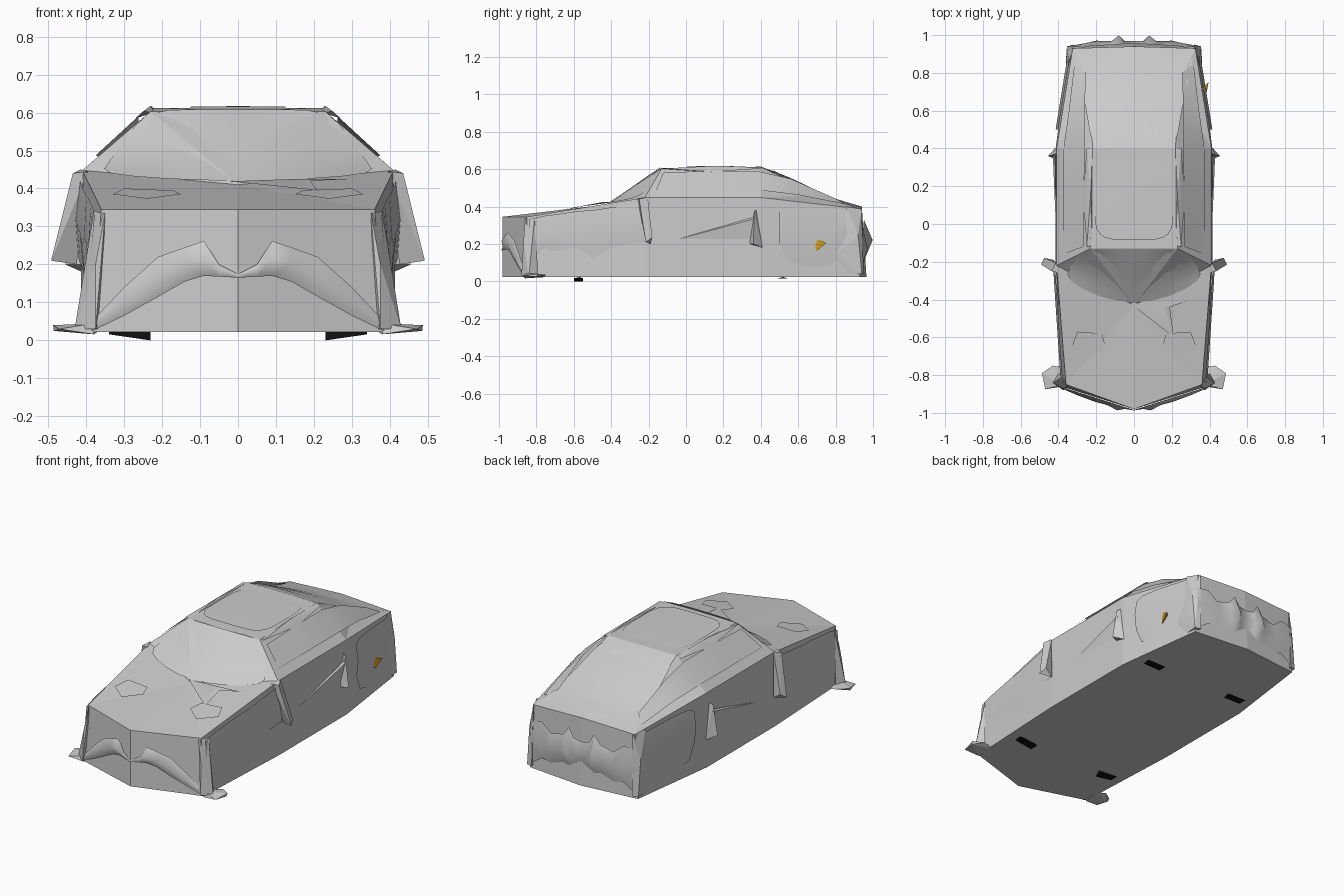
import bpy, bmesh
from math import cos, sin, pi

if "Cube" in bpy.data.objects:
    bpy.data.objects.remove(bpy.data.objects["Cube"])


def finish(name, bm, mirror=False, subdiv=0, smooth=False, color=None):
    bmesh.ops.recalc_face_normals(bm, faces=bm.faces)
    mesh = bpy.data.meshes.new(name)
    bm.to_mesh(mesh)
    bm.free()
    ob = bpy.data.objects.new(name, mesh)
    bpy.context.collection.objects.link(ob)
    for p in mesh.polygons:
        p.use_smooth = smooth
    if mirror:
        ob.modifiers.new("Mirror", 'MIRROR').merge_threshold = 0.0005
    if subdiv:
        m = ob.modifiers.new("Soft", 'SUBSURF')
        m.levels = m.render_levels = subdiv
    if color:
        mat = bpy.data.materials.new(name + "_paint")
        mat.diffuse_color = color
        mat.use_nodes = True
        mat.node_tree.nodes["Principled BSDF"].inputs["Base Color"].default_value = mat.diffuse_color
        mesh.materials.append(mat)
    return ob


def hull(name, pts, mirror=True, color=None):
    bm = bmesh.new()
    for p in pts:
        bm.verts.new(p)
    bmesh.ops.convex_hull(bm, input=bm.verts)
    return finish(name, bm, mirror, color=color)


def sheet(name, rows, mirror=False, subdiv=0):
    bm = bmesh.new()
    g = [[bm.verts.new(p) for p in r] for r in rows]
    for a, b in zip(g, g[1:]):
        for i in range(len(a) - 1):
            bm.faces.new((a[i], a[i + 1], b[i + 1], b[i]))
    return finish(name, bm, mirror, subdiv, True)


def dome(name, ring, centre, mirror=False):
    bm = bmesh.new()
    vs = [bm.verts.new(p) for p in ring]
    c = bm.verts.new(centre)
    for i, v in enumerate(vs):
        bm.faces.new((v, vs[(i + 1) % len(vs)], c))
    return finish(name, bm, mirror, smooth=True)


def side_x(y):
    # half width of the body side along its length
    k = [(-.87, .372), (-.22, .415), (.4, .415), (.94, .328)]
    for (a, p), (b, q) in zip(k, k[1:]):
        if y <= b:
            return p + (q - p) * (y - a) / (b - a)
    return .328


def on_side(y, z, off=.008):
    return (side_x(y) + off, y, z)


# faceted body shell, right half mirrored
P = dict(fb=(0, -.98, .022), ft=(0, -.98, .345), cb=(.385, -.86, .022), ct=(.36, -.85, .345),
         ab=(.415, -.22, .022), at=(.41, -.22, .448), w=(0, -.43, .41), rf=(.23, -.13, .603),
         rfm=(0, -.13, .605), rr=(.22, .4, .612), rrm=(0, .4, .613), db=(.415, .4, .022),
         dt=(.41, .4, .448), rb=(.345, .93, .022), rt=(.325, .93, .388), tb=(0, .965, .022),
         tt=(0, .94, .4), g=(.23, .72, .46), gm=(0, .72, .465))
bm = bmesh.new()
V = {k: bm.verts.new(p) for k, p in P.items()}
for f in ("fb cb ct ft", "cb ab at ct", "ab db dt at", "db rb rt dt", "rb tb tt rt",
          "ft ct w", "ct at w", "w at rf", "w rf rfm", "rfm rf rr rrm", "at dt rr rf",
          "dt g rr", "dt rt g", "rrm rr g gm", "gm g rt tt",
          "fb ab cb", "fb db ab", "fb tb db", "tb rb db"):
    bm.faces.new([V[k] for k in f.split()])
finish("body_shell", bm, True)

# front windscreen skin and its torn lower corner
sheet("windscreen", [
    [(x * .245, -.14 + .01 * x * x, .608) for x in (-1, -.5, 0, .5, 1)],
    [(x * .29, -.235 + .06 * x * x, .548 - .01 * x * x) for x in (-1, -.5, 0, .5, 1)],
    [(x * .345, -.35 + .12 * x * x, .468 - .006 * x * x) for x in (-1, -.5, 0, .5, 1)],
    [(x * .37, -.425 + .13 * x * x, .419 + .02 * x * x) for x in (-1, -.5, 0, .5, 1)]], subdiv=1)
dome("torn_bonnet_skin", [(-.02, -.42, .419), (.21, -.6, .395), (.19, -.44, .42), (.3, -.4, .425)],
     (.15, -.44, .425))

# roof panel, rear screen spot, bonnet patches
dome("roof_panel", [(.21 * (abs(cos(t)) ** .45) * (1 if cos(t) > 0 else -1),
                     .13 + .215 * (abs(sin(t)) ** .45) * (1 if sin(t) > 0 else -1), .614)
                    for t in [i * pi / 12 + .01 for i in range(24)]], (0, .13, .617))
dome("rear_screen_spot", [(-.015 + .145 * cos(i * pi / 8), .49 + .04 * sin(i * pi / 8),
                           .579 - .02 * sin(i * pi / 8)) for i in range(16)], (-.015, .49, .582))
dome("bonnet_patch", [(.17, -.58, .395), (.3, -.57, .4), (.33, -.65, .385), (.24, -.72, .373),
                      (.15, -.65, .385)], (.24, -.64, .387), True)

# bulged rear glass and boot lid
U = (-1, -.5, 0, .5, 1)
sheet("rear_glass_and_boot", [
    [(x * .225, .4, .613) for x in U],
    [(x * .245, .56, .558 - .02 * x * x) for x in U],
    [(x * .27, .70, .485 - .02 * x * x) for x in U],
    [(x * .30, .82, .43 - .01 * x * x) for x in U],
    [(x * .325, .93, .402 - .014 * x * x) for x in U]], subdiv=1)

# side window skins and roof rails
sheet("side_window", [
    [(.372, -.16, .488), (.374, .1, .488), (.374, .39, .488), (.345, .6, .462), (.315, .85, .412)],
    [(.268, -.12, .583), (.265, .1, .588), (.262, .39, .588), (.262, .56, .548), (.255, .8, .442)]],
    True)
hull("roof_rail", [(.22, -.12, .6), (.25, -.12, .603), (.22, .4, .61), (.25, .4, .603),
                   (.23, .15, .618), (.27, .15, .585)])

# front wing skin with ragged lower edge
wing = [(-.84, .10, .33), (-.76, .18, .35), (-.68, .14, .36), (-.58, .17, .375),
        (-.5, .12, .38), (-.4, .18, .395), (-.3, .2, .41), (-.2, .21, .43)]
sheet("front_wing_skin", [[on_side(y, z, .004) for y, z, t in wing],
                          [on_side(y, (z + t) / 2, .014) for y, z, t in wing],
                          [on_side(y, t, .003) for y, z, t in wing]], True)

# rear wing skin
rw = [(.5, .2, .38), (.54, .11, .4), (.64, .08, .4), (.76, .075, .39), (.86, .12, .38), (.9, .2, .36)]
sheet("rear_wing_skin", [[on_side(y, z, .006) for y, z, t in rw],
                         [on_side(y, (z + t) / 2, .016) for y, z, t in rw],
                         [on_side(y, t, .003) for y, z, t in rw]], True)

# pillar fins, door fold
hull("front_pillar_fin", [(.395, -.26, .445), (.435, -.25, .44), (.492, -.215, .21),
                          (.425, -.19, .2), (.415, -.205, .45), (.475, -.18, .235)])
hull("rear_pillar_fin", [(.41, .375, .385), (.43, .365, .37), (.455, .36, .2),
                         (.41, .41, .18), (.41, .34, .2)])
hull("door_fold", [(.41, -.1, .21), (.418, .37, .345), (.43, .37, .335), (.41, .4, .21)])

# crumpled vertical corners and bumper end flaps
hull("front_corner", [(.35, -.86, .335), (.38, -.81, .34), (.375, -.87, .2), (.395, -.82, .15),
                      (.375, -.88, .03), (.43, -.84, .03), (.40, -.79, .03), (.36, -.84, .03)])
hull("front_flap", [(.37, -.76, .022), (.43, -.75, .035), (.487, -.79, .04), (.485, -.8, .025),
                    (.47, -.875, .03), (.38, -.86, .016), (.38, -.85, .045)])
hull("rear_corner", [(.315, .94, .385), (.345, .86, .4), (.355, .92, .25), (.36, .87, .2),
                     (.355, .94, .04), (.35, .83, .035), (.32, .95, .04), (.36, .8, .15)])

# crumpled bumpers: x, lower z, upper z, outward bulge
def bumper(name, rows, y_mid, y_end, half):
    s = 1 if y_mid > 0 else -1
    base = lambda x: y_mid + (y_end - y_mid) * x / half
    sheet(name, [[(x, base(x) + s * .004, lo) for x, lo, hi, b in rows],
                 [(x, base(x) + s * b, (lo + hi) / 2) for x, lo, hi, b in rows],
                 [(x, base(x) + s * .003, hi) for x, lo, hi, b in rows]], True)


bumper("front_bumper", [(0, .165, .175, .006), (.05, .168, .2, .014), (.09, .17, .262, .034),
                        (.14, .155, .245, .022), (.21, .115, .22, .025), (.3, .065, .14, .02),
                        (.385, .024, .05, .01)], -.981, -.86, .385)
bumper("rear_bumper", [(0, .16, .27, .015), (.05, .13, .28, .02), (.08, .11, .33, .05),
                       (.12, .12, .28, .022), (.2, .09, .26, .03), (.26, .1, .31, .02),
                       (.335, .05, .3, .012)], .953, .932, .335)

# black pads under the floor
for name, y in (("front_floor_pad", -.57), ("rear_floor_pad", .52)):
    h = 0 if y < 0 else .014
    hull(name, [(.23, y - .03, h), (.23, y + .02, h), (.34, y - .03, .016), (.34, y + .02, .016),
                (.23, y, .023), (.34, y, .023)], color=(.005, .005, .005, 1))

# orange marker on the right rear wing
hull("side_marker", [(.378, .69, .23), (.395, .75, .205), (.384, .695, .16), (.355, .72, .2)],
     mirror=False, color=(.6, .3, .01, 1))
